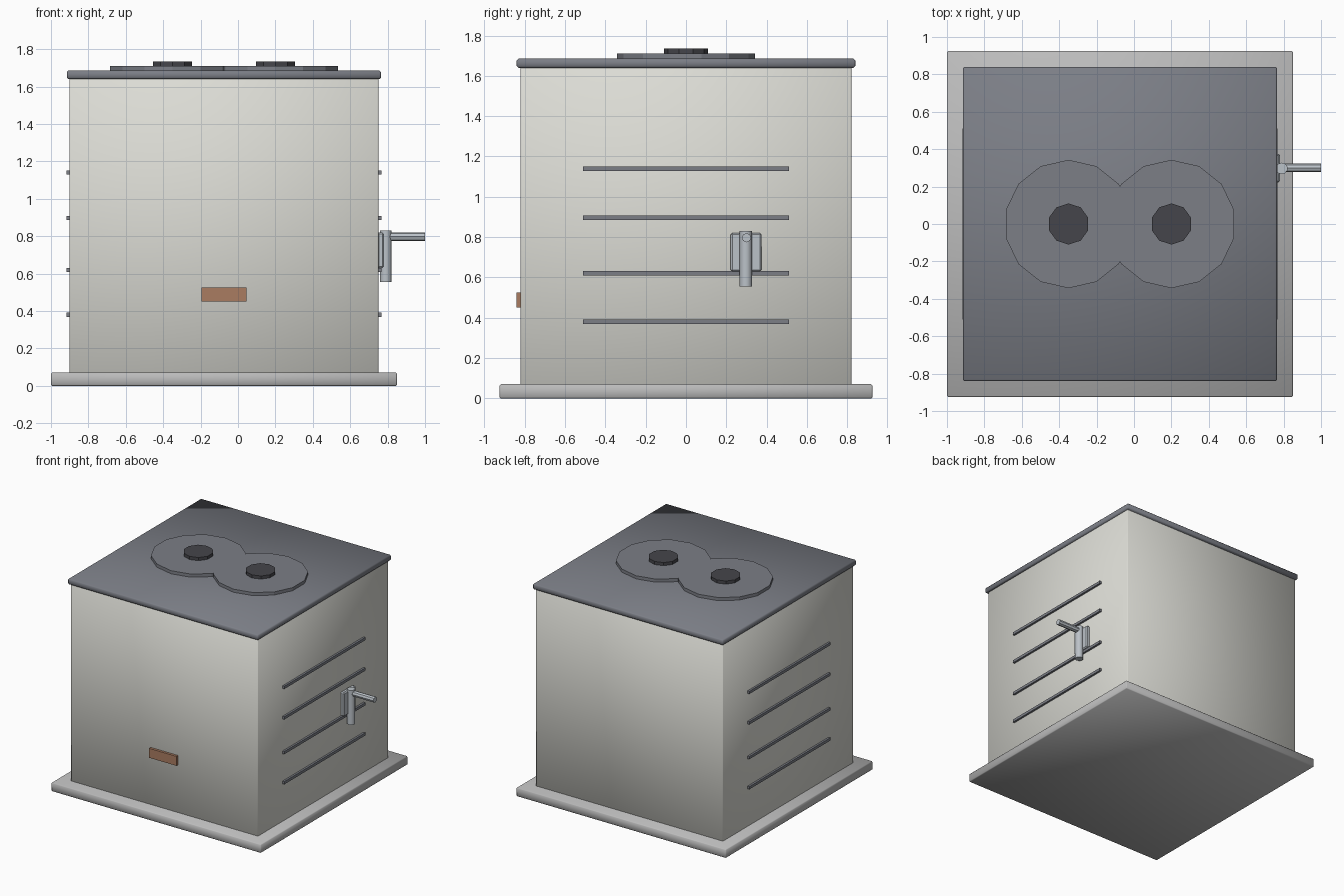
import bpy
from math import radians

if "Cube" in bpy.data.objects:
    bpy.data.objects.remove(bpy.data.objects["Cube"])

CX = -0.075  # centre line of the cabinet


def material(name, rgb):
    m = bpy.data.materials.new(name)
    m.diffuse_color = (*rgb, 1)
    m.use_nodes = True
    m.node_tree.nodes["Principled BSDF"].inputs["Base Color"].default_value = m.diffuse_color
    return m


CREAM = material("cream_paint", (0.72, 0.72, 0.67))
PALE = material("pale_grey", (0.5, 0.5, 0.5))
SLATE = material("slate_grey", (0.2, 0.21, 0.24))
DARK = material("dark_grey", (0.06, 0.06, 0.07))
STEEL = material("steel", (0.5, 0.54, 0.58))
COPPER = material("copper", (0.4, 0.2, 0.12))


def box(name, x, y, z, mat, bevel=0.0, smooth=False):
    """Box from (min, max) ranges, optionally bevelled."""
    bpy.ops.mesh.primitive_cube_add(size=1, location=[sum(r) / 2 for r in (x, y, z)])
    ob = bpy.context.object
    ob.name = name
    ob.scale = [r[1] - r[0] for r in (x, y, z)]
    bpy.ops.object.transform_apply(location=False, rotation=False, scale=True)
    ob.data.materials.append(mat)
    if bevel:
        mod = ob.modifiers.new("bevel", 'BEVEL')
        mod.width = bevel
        mod.segments = 1
    if smooth:
        bpy.ops.object.shade_smooth()
    return ob


def cylinder(name, sides, radius, depth, loc, mat, rot=(0, 0, 0)):
    bpy.ops.mesh.primitive_cylinder_add(vertices=sides, radius=radius, depth=depth,
                                        location=loc, rotation=rot)
    ob = bpy.context.object
    ob.name = name
    ob.data.materials.append(mat)
    return ob


def mirror_x(ob, bisect=False):
    """Mirror across the cabinet centre line."""
    bpy.context.scene.cursor.location = (CX, 0, 0)
    bpy.ops.object.origin_set(type='ORIGIN_CURSOR')
    mod = ob.modifiers.new("mirror", 'MIRROR')
    mod.use_bisect_axis[0] = bisect
    mod.use_clip = bisect


# Cabinet
box("base_plinth", (-1.0, 0.85), (-0.925, 0.925), (0, 0.07), PALE, 0.006, True)
box("cabinet_body", (-0.9, 0.75), (-0.82, 0.82), (0.065, 1.645), CREAM, 0.004, True)
box("lid", (-0.915, 0.765), (-0.84, 0.84), (1.64, 1.685), SLATE, 0.008, True)

# Twin top discs, merged at the centre line, and their hubs
mirror_x(cylinder("top_disc", 14, 0.343, 0.03, (0.2, 0, 1.695), SLATE), True)
mirror_x(cylinder("disc_hub", 10, 0.11, 0.03, (0.2, 0, 1.72), DARK))

# Vent slats on both sides
for i, z in enumerate((0.38, 0.62, 0.897, 1.14)):
    mirror_x(box(f"vent_slat_{i + 1}", (0.745, 0.766), (-0.51, 0.51),
                 (z - 0.011, z + 0.011), SLATE))

# Front plate
box("front_plate", (-0.195, 0.045), (-0.84, -0.815), (0.45, 0.525), COPPER)

# Side latch: mount, upright and lever
box("latch_mount", (0.745, 0.78), (0.222, 0.375), (0.63, 0.82), STEEL, 0.008)
cylinder("latch_post", 10, 0.031, 0.275, (0.79, 0.297, 0.692), STEEL)
bpy.ops.object.shade_smooth_by_angle(angle=radians(40))
cylinder("latch_lever", 8, 0.023, 0.215, (0.8925, 0.3, 0.797), STEEL, (0, radians(90), 0))
